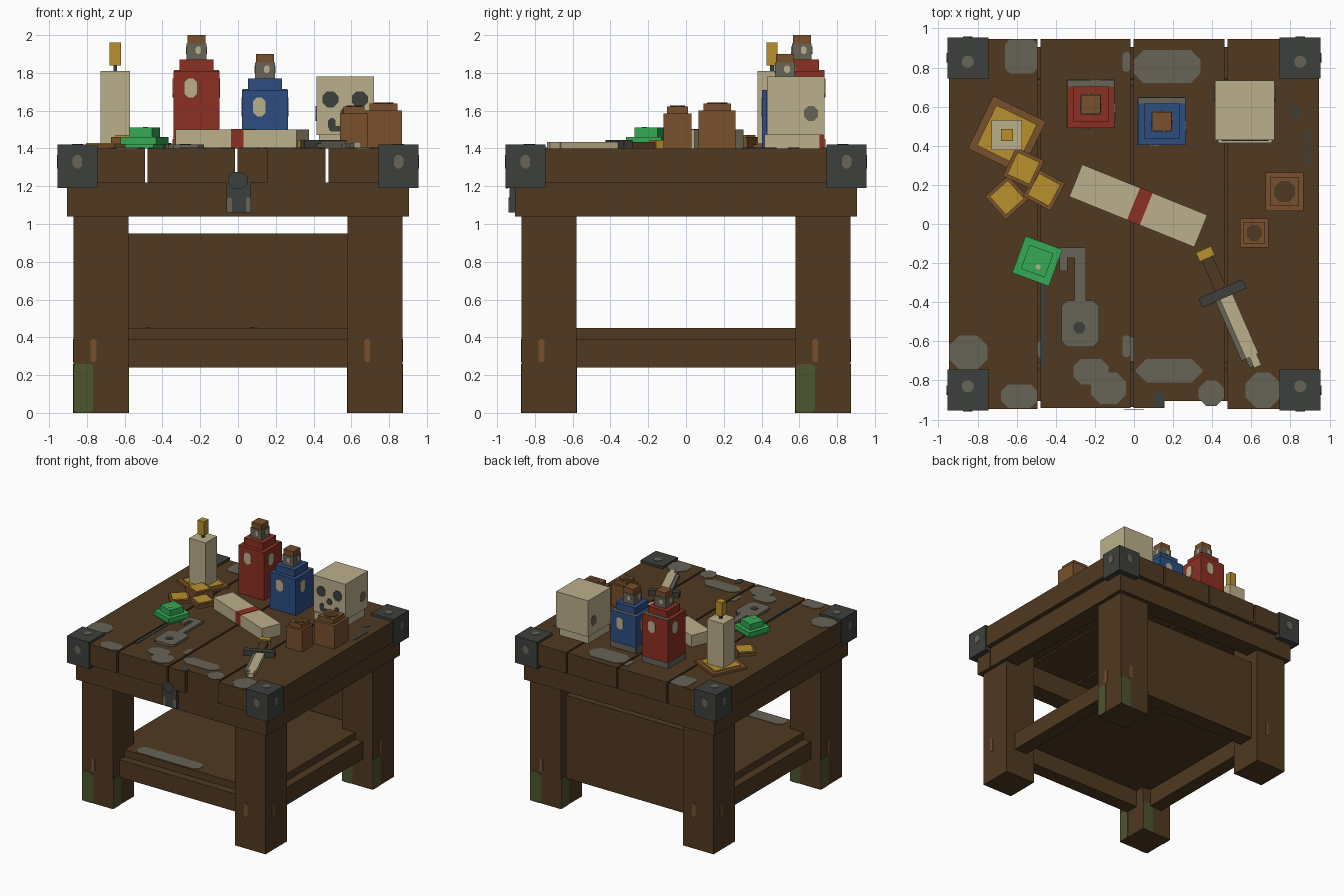
import bpy
import bmesh
from math import radians, cos, sin, pi
from mathutils import Matrix, Vector

default_cube = bpy.data.objects.get("Cube")
if default_cube:
    bpy.data.objects.remove(default_cube, do_unlink=True)


def make_material(name, red, green, blue):
    material = bpy.data.materials.new(name)
    material.use_nodes = True
    colour = (red, green, blue, 1)
    material.diffuse_color = colour
    shader = material.node_tree.nodes["Principled BSDF"]
    shader.inputs["Base Color"].default_value = colour
    shader.inputs["Roughness"].default_value = 0.9
    return material


wood = make_material("dark_wood", .08, .041, .015)
bone = make_material("bone_white", .5, .43, .26)
crimson = make_material("dark_red", .26, .03, .016)
azure = make_material("deep_blue", .027, .075, .22)
emerald = make_material("gem_green", .035, .4, .09)
gold = make_material("gold", .48, .28, .027)
copper = make_material("clay_brown", .19, .08, .026)
stone = make_material("worn_grey", .135, .127, .095)
iron = make_material("dark_iron", .047, .051, .045)
moss = make_material("moss_green", .074, .091, .03)

TOP = 1.4          # height of the table surface
PLATE = .004       # thickness of painted details


def finish(name, mesh_data, material):
    bmesh.ops.recalc_face_normals(mesh_data, faces=mesh_data.faces)
    mesh = bpy.data.meshes.new(name)
    mesh_data.to_mesh(mesh)
    mesh_data.free()
    mesh.materials.append(material)
    part = bpy.data.objects.new(name, mesh)
    bpy.context.scene.collection.objects.link(part)
    return part


def block(name, centre, size, low, high, material, turn=0):
    """Upright box between two heights, turned about z in degrees."""
    width, depth = size
    mesh_data = bmesh.new()
    bmesh.ops.create_cube(mesh_data, size=1)
    place = (Matrix.Translation((centre[0], centre[1], (low + high) / 2))
             @ Matrix.Rotation(radians(turn), 4, "Z")
             @ Matrix.Diagonal((width, depth, high - low, 1)))
    bmesh.ops.transform(mesh_data, matrix=place, verts=mesh_data.verts)
    return finish(name, mesh_data, material)


def span(name, left, right, front, back, low, high, material):
    """Box given by its limits."""
    centre = ((left + right) / 2, (front + back) / 2)
    return block(name, centre, (right - left, back - front), low, high, material)


def plate(name, centre, size, material, side=None, cut=.3, deep=PLATE):
    """Thin plate with cut corners, on the top or on wall 0-3 (front, right, back, left)."""
    if side is None:
        across, up = Vector((1, 0, 0)), Vector((0, 1, 0))
    else:
        angle = side * pi / 2
        across, up = Vector((cos(angle), sin(angle), 0)), Vector((0, 0, 1))
    half_w, half_h = size[0] / 2, size[1] / 2
    chamfer = cut * min(size)
    corners = []
    for sx, sy in ((1, 1), (-1, 1), (-1, -1), (1, -1)):
        pair = [(sx * half_w, sy * (half_h - chamfer)), (sx * (half_w - chamfer), sy * half_h)]
        corners += pair if sx * sy > 0 else pair[::-1]
    mesh_data = bmesh.new()
    points = [mesh_data.verts.new(Vector(centre) + across * a + up * b) for a, b in corners]
    face = mesh_data.faces.new(points)
    grown = bmesh.ops.extrude_face_region(mesh_data, geom=[face])
    moved = [item for item in grown["geom"] if isinstance(item, bmesh.types.BMVert)]
    bmesh.ops.translate(mesh_data, verts=moved, vec=across.cross(up) * deep)
    bmesh.ops.remove_doubles(mesh_data, verts=mesh_data.verts, dist=.0001)
    return finish(name, mesh_data, material)


def wall_plate(name, centre, half, side, offset, height, size, material, cut=.3):
    """Plate on one wall of an upright block with the given half width."""
    angle = side * pi / 2
    x = centre[0] + cos(angle) * offset + sin(angle) * half
    y = centre[1] + sin(angle) * offset - cos(angle) * half
    return plate(name, (x, y, height), size, material, side, cut)


def surface_patch(name, left, right, front, back, material=stone, cut=.3):
    centre = ((left + right) / 2, (front + back) / 2, TOP)
    return plate(name, centre, (right - left, back - front), material, cut=cut)


# Legs with knots and moss, and iron corners
for sx in (-1, 1):
    for sy in (-1, 1):
        leg = (sx * .725, sy * .725)
        corner = (sx * .85, sy * .85)
        block("leg", leg, (.29, .29), 0, 1.22, wood)
        block("corner_bracket", corner, (.21, .21), 1.19, 1.42, iron)
        plate("top_rivet", (sx * .85, sy * .83, 1.42), (.06, .06), stone)
        for side in range(4):
            wall_plate("knot", leg, .145, side, -.04, .33, (.03, .12), copper)
            wall_plate("rivet", corner, .105, side, 0, 1.33, (.05, .07), stone)
            if sx == sy:
                wall_plate("moss", leg, .145, side, -.092, .13, (.1, .26), moss, .15)

# Frame under the top, lower rails, shelf and back panel
for s in (-1, 1):
    block("apron_long", (0, s * .825), (1.81, .16), 1.04, 1.22, wood)
    block("apron_side", (s * .825, 0), (.155, 1.49), 1.04, 1.22, wood)
    block("rail_long", (0, s * .72), (1.2, .12), .24, .39, wood)
    block("rail_side", (s * .72, 0), (.12, 1.2), .24, .39, wood)
block("shelf", (0, 0), (1.42, 1.42), .39, .45, wood)
span("back_panel", -.6, .6, .74, .8, .24, .95, wood)
plate("shelf_wear", (-.2, -.64, .45), (.6, .12), stone)

# Four planks, one with a notched end
for left, right, front in ((-.945, -.493, -.945), (-.478, -.017, -.94),
                           (-.002, .463, -.905), (.478, .945, -.945)):
    span("plank", left, right, front, .945, 1.22, TOP, wood)
span("plank_tongue", -.002, .155, -.94, -.905, 1.22, TOP, wood)

# Hanging latch
span("latch", -.06, .07, -.935, -.905, 1.06, 1.22, iron)
plate("latch_plate", (0, -.945, 1.23), (.1, .09), iron, 0)
for x in (-.045, .055):
    plate("latch_wear", (x, -.935, 1.1), (.025, .08), stone, 0)

# Worn patches and scratches on the surface
surface_patch("wear", -.66, -.494, .77, .945, cut=.15)
surface_patch("wear", -.06, -.017, .78, .88)
surface_patch("wear", -.002, .34, .72, .89)
surface_patch("wear", -.945, -.75, -.745, -.57)
surface_patch("wear", -.68, -.494, -.94, -.82)
surface_patch("wear", -.31, -.13, -.82, -.69)
surface_patch("wear", -.22, -.04, -.92, -.76)
surface_patch("wear", .01, .35, -.81, -.69, cut=.45)
surface_patch("wear", .33, .46, -.93, -.8)
surface_patch("wear", .57, .75, -.94, -.76)
surface_patch("wear", -.06, -.018, -.68, -.57)
surface_patch("scratch", -.477, -.45, -.73, -.3, iron)
surface_patch("scratch", .88, .9, .3, .48, iron)
surface_patch("scratch", .81, .85, .54, .6, iron)
surface_patch("scratch", .1, .154, -.94, -.86, iron)

# Key
key_top = TOP + .02
plate("key_bow", (-.275, -.51, TOP), (.19, .24), stone, cut=.15, deep=.02)
span("key_shaft", -.305, -.245, -.4, -.12, TOP, key_top, stone)
span("key_tooth", -.38, -.3, -.175, -.12, TOP, key_top, stone)
span("key_tooth", -.38, -.34, -.24, -.17, TOP, key_top, stone)
plate("key_hole", (-.28, -.53, key_top), (.06, .06), iron)

# Candle on a tray, with coins
candle = (-.65, .455)
block("tray", candle, (.3, .3), TOP, 1.42, copper, -26)
block("tray_inlay", candle, (.23, .23), TOP, 1.43, gold, -26)
block("candle", candle, (.155, .155), TOP, 1.81, bone)
block("candle_wick", candle, (.02, .02), 1.81, 1.85, iron)
block("flame", candle, (.06, .06), 1.84, 1.96, gold)
for x, y, lift, turn in ((-.65, .135, 0, 42), (-.46, .175, .01, -28), (-.565, .285, .04, -25)):
    block("coin", (x, y), (.16, .16), TOP, TOP + lift + .02, copper, turn)
    block("coin_face", (x, y), (.125, .125), TOP + lift, TOP + lift + .03, gold, turn)


# Stoppered bottles
def bottle(colour, x, y, shoulder):
    centre = (x, y)
    block("bottle_body", centre, (.243, .243), TOP, shoulder, colour)
    block("bottle_shoulder", centre, (.18, .18), shoulder, shoulder + .06, colour)
    block("bottle_neck", centre, (.105, .105), shoulder + .06, shoulder + .145, stone)
    block("cork", centre, (.095, .095), shoulder + .145, shoulder + .19, copper)
    plate("bottle_rim_wear", (x, y + .105, shoulder), (.24, .03), stone, cut=0)
    for side in range(4):
        wall_plate("bottle_shine", centre, .1215, side, -.03, shoulder - .09, (.065, .1), bone)
        wall_plate("neck_shine", centre, .0525, side, .01, shoulder + .11, (.03, .04), bone)
    for side in (2, 3):
        wall_plate("bottle_foot", centre, .1215, side, 0, TOP + .025, (.24, .05), stone, 0)


bottle(crimson, -.22, .613, 1.81)
bottle(azure, .143, .525, 1.71)

# Skull
skull = (.567, .582)
block("skull", skull, (.305, .305), 1.47, 1.78, bone)
span("skull_jaw", .43, .705, .415, .71, TOP, 1.475, bone)
for s in (-1, 1):
    wall_plate("eye_socket", skull, .1525, 0, s * .078, 1.66, (.085, .085), iron)
    wall_plate("mouth_corner", skull, .1525, 0, s * .07, 1.53, (.04, .06), iron)
    wall_plate("temple_mark", skull, .1525, 2 - s, s * .08, 1.585, (.075, .08), stone)
wall_plate("nose_hole", skull, .1525, 0, 0, 1.59, (.05, .05), iron)
wall_plate("mouth", skull, .1525, 0, 0, 1.505, (.17, .03), iron)

# Clay jars
for centre, width, rim in (((.77, .165), .195, 1.6), ((.615, -.045), .148, 1.585)):
    block("jar_body", centre, (width, width), TOP, rim, copper)
    block("jar_neck", centre, (width * .75, width * .75), rim, rim + .038, copper)
    plate("jar_opening", (*centre, rim + .038), (width * .55, width * .55), wood)

# Tied scroll
block("scroll", (.022, .093), (.69, .177), TOP, 1.5, bone, -22)
block("scroll_ribbon", (.03, .09), (.07, .181), TOP, 1.503, crimson, -22)

# Stepped gem
gem = (-.495, -.19)
block("gem_foot", gem, (.16, .16), TOP, 1.43, emerald, -20)
block("gem_girdle", gem, (.2, .2), 1.42, 1.46, emerald, -20)
block("gem_crown", gem, (.13, .13), 1.46, 1.51, emerald, -20)
plate("gem_glint", (-.49, -.22, 1.51), (.025, .025), bone)


# Dagger, laid out along a slanted line
def dagger_part(name, along, sideways, width, length, height, material):
    lean = radians(23.6)
    x = .355 + sin(lean) * along + cos(lean) * sideways
    y = -.13 - cos(lean) * along + sin(lean) * sideways
    block(name, (x, y), (width, length), TOP, TOP + height, material, 23.6)


dagger_part("pommel", .025, 0, .085, .05, .045, gold)
dagger_part("grip", .13, 0, .06, .18, .035, wood)
dagger_part("guard", .245, 0, .245, .05, .045, iron)
dagger_part("blade_back", .43, -.02, .06, .34, .025, stone)
dagger_part("blade_edge", .43, .01, .07, .34, .035, bone)
dagger_part("blade_tip", .62, .015, .04, .08, .035, bone)
dagger_part("blade_tip_back", .62, -.012, .03, .06, .025, stone)
